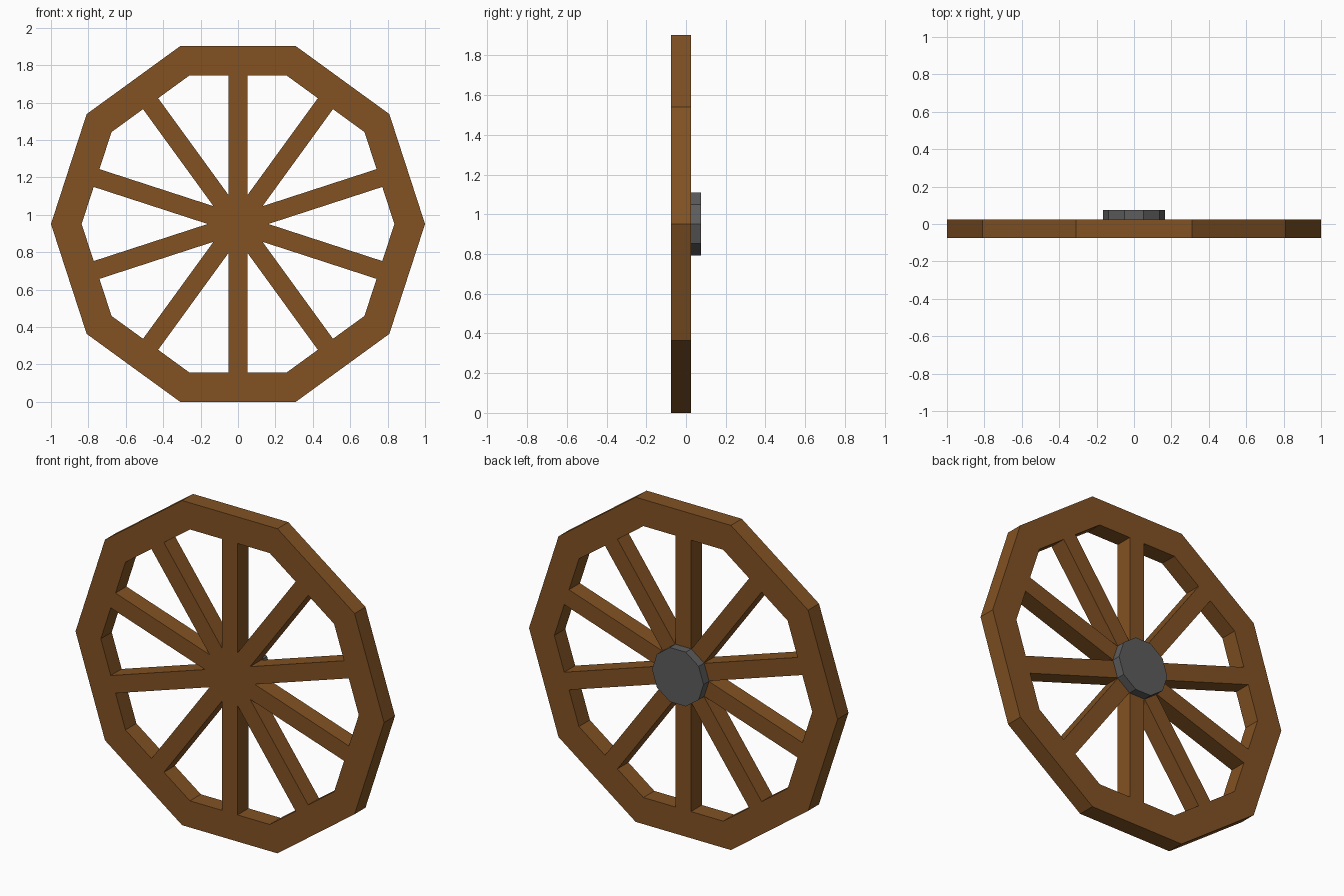
import bpy, bmesh, math
from mathutils import Vector

if "Cube" in bpy.data.objects:
    bpy.data.objects.remove(bpy.data.objects["Cube"])

SIDES = 10
STEP = 2 * math.pi / SIDES
CENTRE_Z = math.cos(STEP / 2)      # outer apothem, so the wheel rests on z = 0
INNER = 0.836                      # inner rim corner radius
HALF = 0.05                        # half spoke width


def material(name, colour):
    mat = bpy.data.materials.new(name)
    mat.diffuse_color = (*colour, 1)
    mat.use_nodes = True
    mat.node_tree.nodes["Principled BSDF"].inputs["Base Color"].default_value = mat.diffuse_color
    return mat


def polar(radius, angle):
    return (radius * math.cos(angle), radius * math.sin(angle))


def slab(name, polygons, y_front, y_back, mat):
    """Weld flat x/z polygons into one sheet and extrude it along y."""
    bm = bmesh.new()
    for poly in polygons:
        bm.faces.new([bm.verts.new((x, y_front, z + CENTRE_Z)) for x, z in poly])
    bmesh.ops.remove_doubles(bm, verts=bm.verts[:], dist=1e-4)
    new = bmesh.ops.extrude_face_region(bm, geom=bm.faces[:], use_keep_orig=True)["geom"]
    moved = [g for g in new if isinstance(g, bmesh.types.BMVert)]
    bmesh.ops.translate(bm, verts=moved, vec=Vector((0, y_back - y_front, 0)))
    bmesh.ops.recalc_face_normals(bm, faces=bm.faces[:])
    mesh = bpy.data.meshes.new(name)
    bm.to_mesh(mesh)
    bm.free()
    mesh.materials.append(mat)
    obj = bpy.data.objects.new(name, mesh)
    bpy.context.collection.objects.link(obj)
    return obj


# Wheel: each sector is a spoke wedge from the centre plus one rim segment
root = HALF / math.sin(STEP / 2)
apothem = INNER * math.cos(STEP / 2)
spread = math.atan2(HALF, apothem)
reach = math.hypot(HALF, apothem)
sectors = []
for k in range(SIDES):
    a, b = k * STEP, (k + 1) * STEP
    mid = (a + b) / 2
    right, left = polar(reach, mid - spread), polar(reach, mid + spread)
    sectors.append([(0, 0), polar(root, a), right, left, polar(root, b)])
    sectors.append([polar(INNER, a), polar(1, a), polar(1, b), polar(INNER, b), left, right])
slab("wheel_rim_and_spokes", sectors, -0.076, 0.025, material("wood", (0.223, 0.085, 0.017)))

# Hub cap on the back
cap = [polar(0.167, k * STEP) for k in range(SIDES)]
slab("hub_cap", [cap], 0.025, 0.076, material("dark_metal", (0.11, 0.11, 0.11)))
